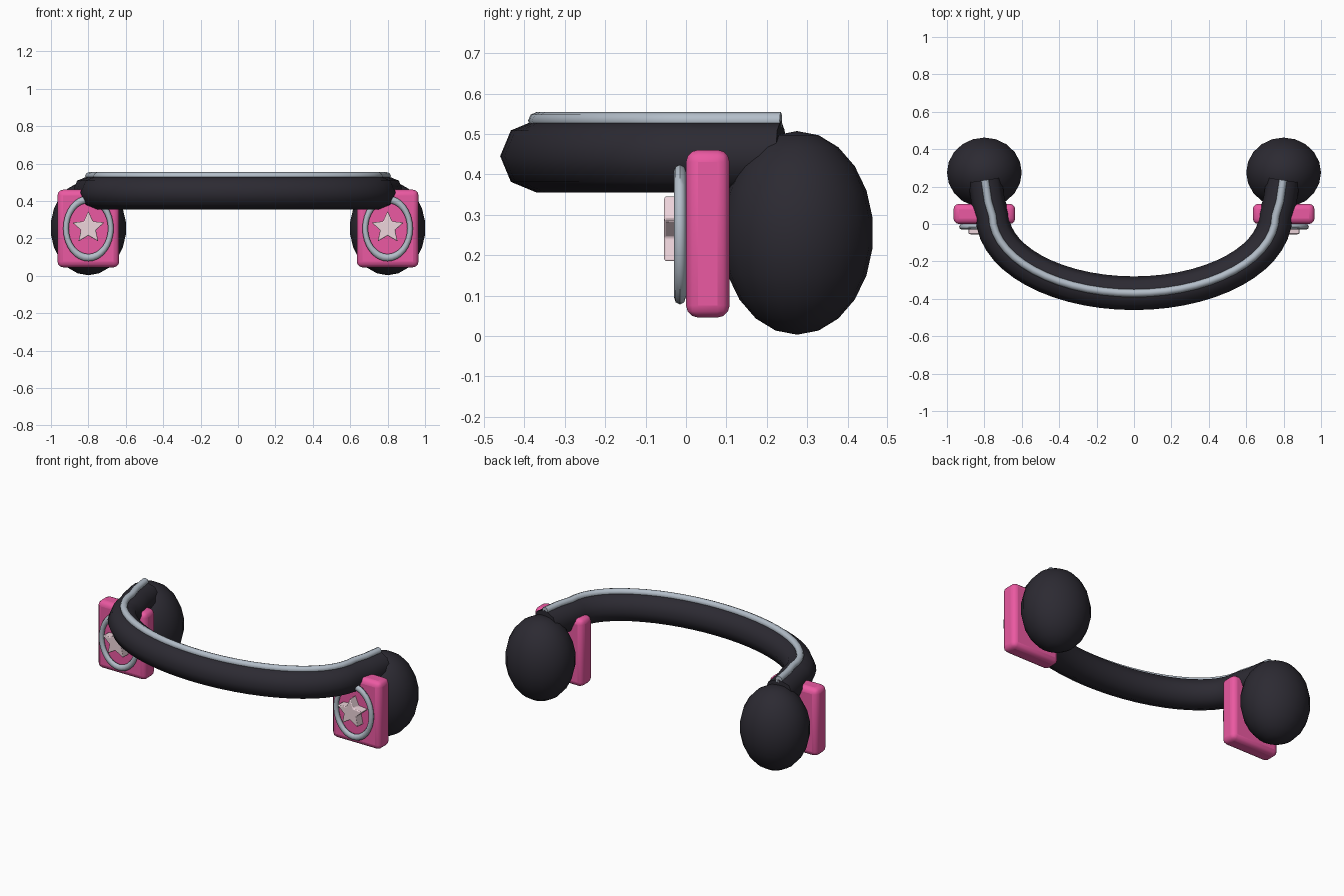
import bpy, bmesh, math
from mathutils import Vector

if "Cube" in bpy.data.objects:
    bpy.data.objects.remove(bpy.data.objects["Cube"])


def material(name, rgb):
    m = bpy.data.materials.new(name)
    m.diffuse_color = (*rgb, 1)
    m.use_nodes = True
    m.node_tree.nodes["Principled BSDF"].inputs["Base Color"].default_value = m.diffuse_color
    return m


BLACK = material("black", (0.025, 0.023, 0.032))
PINK = material("pink", (0.83, 0.10, 0.36))
SILVER = material("silver", (0.45, 0.51, 0.58))
PALE = material("pale_pink", (0.85, 0.66, 0.71))


def finish(ob, name, mat, angle=50):
    ob.name = name
    ob.data.materials.append(mat)
    bpy.ops.object.select_all(action='DESELECT')
    ob.select_set(True)
    bpy.context.view_layer.objects.active = ob
    bpy.ops.object.transform_apply(location=False, rotation=True, scale=True)
    bpy.ops.object.shade_smooth_by_angle(angle=math.radians(angle))
    return ob


def bm_object(bm):
    bmesh.ops.recalc_face_normals(bm, faces=bm.faces)
    me = bpy.data.meshes.new("part")
    bm.to_mesh(me)
    bm.free()
    ob = bpy.data.objects.new("part", me)
    bpy.context.collection.objects.link(ob)
    return ob


def bevel(ob, width, segments):
    b = ob.modifiers.new("bevel", 'BEVEL')
    b.width, b.segments = width, segments


def tube(path, z, radius, sides=8):
    """Capped tube along a horizontal path."""
    bm = bmesh.new()
    rings = []
    for i, p in enumerate(path):
        t = (path[min(i + 1, len(path) - 1)] - path[max(i - 1, 0)]).normalized()
        n = Vector((-t.y, t.x))
        ring = []
        for k in range(sides):
            a = 2 * math.pi * k / sides
            q = p + n * radius * math.cos(a)
            ring.append(bm.verts.new((q.x, q.y, z + radius * math.sin(a))))
        rings.append(ring)
    for r, s in zip(rings, rings[1:]):
        for k in range(sides):
            j = (k + 1) % sides
            bm.faces.new((r[k], r[j], s[j], s[k]))
    bm.faces.new(rings[0])
    bm.faces.new(rings[-1])
    return bm_object(bm)


# headband: half ellipse plus a short stub into each cushion
N = 28
arc = [Vector((-0.757 * math.cos(math.pi * i / N), 0.045 - 0.415 * math.sin(math.pi * i / N)))
       for i in range(N + 1)]
left = [Vector((-0.797, 0.235)), Vector((-0.78, 0.12))]
right = [Vector((-p.x, p.y)) for p in reversed(left)]
path = left + arc + right
finish(tube(path, 0.445, 0.09), "headband", BLACK)
finish(tube(path, 0.533, 0.021), "headband_trim", SILVER)

for side, s in (("left", -1), ("right", 1)):
    x = 0.8 * s

    # ear cushion
    bpy.ops.mesh.primitive_uv_sphere_add(segments=20, ring_count=11, radius=1, location=(x, 0.275, 0.255))
    ob = bpy.context.object
    ob.scale = (0.202, 0.189, 0.252)
    finish(ob, side + "_cushion", BLACK)

    # front housing
    bpy.ops.mesh.primitive_cube_add(size=1, location=(x, 0.054, 0.253))
    ob = bpy.context.object
    ob.scale = (0.33, 0.108, 0.415)
    finish(ob, side + "_housing", PINK)
    bevel(ob, 0.03, 3)

    # oval ring
    bpy.ops.mesh.primitive_torus_add(major_radius=0.12, minor_radius=0.015, major_segments=32,
                                     minor_segments=8, location=(x, -0.015, 0.253),
                                     rotation=(math.pi / 2, 0, 0))
    ob = bpy.context.object
    ob.scale = (1, 1.3, 1)
    finish(ob, side + "_ring", SILVER)

    # star badge
    bm = bmesh.new()
    pts = []
    for k in range(10):
        r = 0.09 if k % 2 == 0 else 0.042
        a = math.pi / 2 + k * math.pi / 5
        pts.append(bm.verts.new((x + r * math.cos(a), -0.055, 0.257 + r * math.sin(a))))
    f = bm.faces.new(pts)
    ext = bmesh.ops.extrude_face_region(bm, geom=[f], use_keep_orig=True)
    bmesh.ops.translate(bm, vec=(0, 0.06, 0),
                        verts=[g for g in ext["geom"] if isinstance(g, bmesh.types.BMVert)])
    ob = finish(bm_object(bm), side + "_star", PALE, 30)
    bevel(ob, 0.005, 2)
